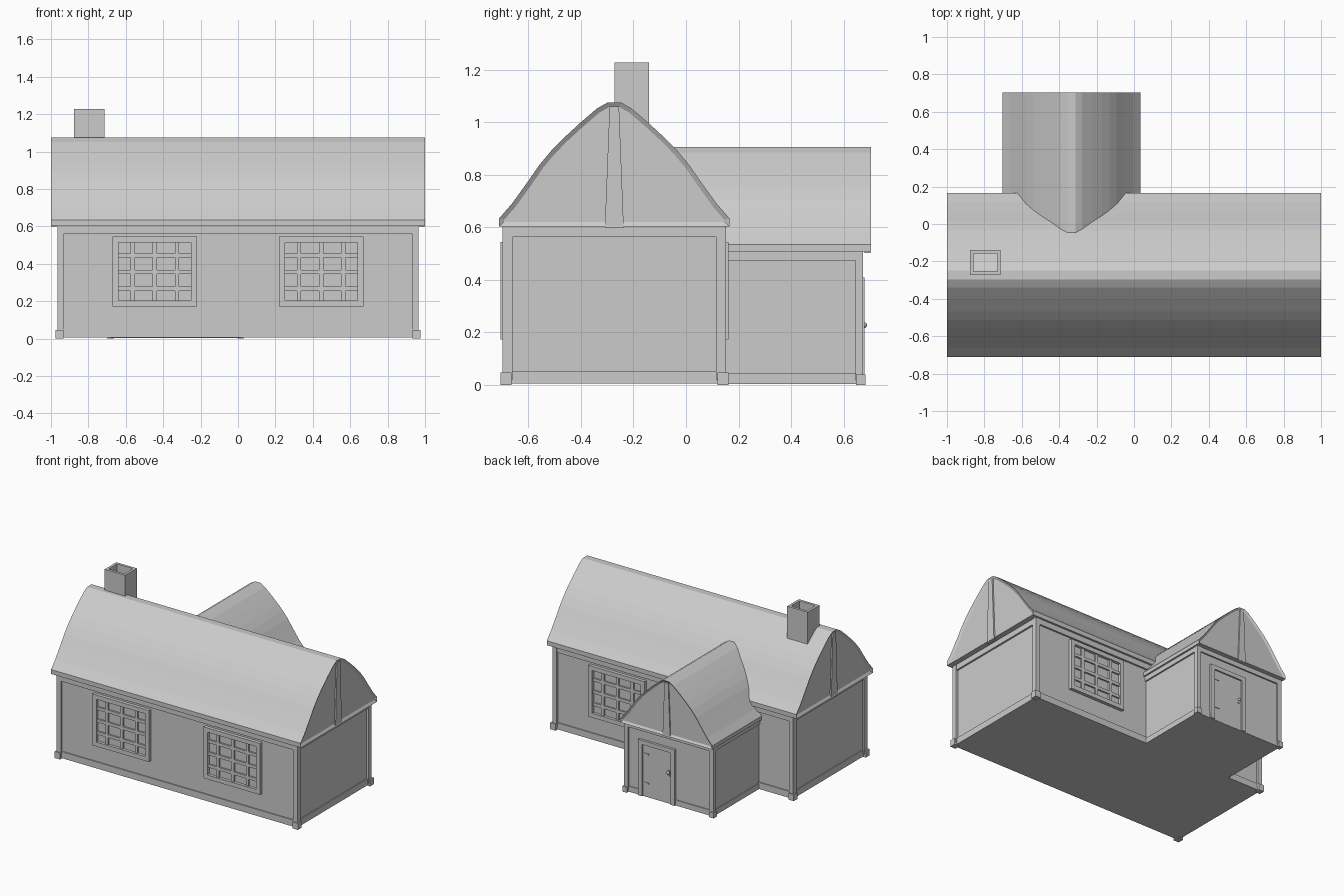
import bpy, bmesh, math
from mathutils import Matrix, Vector

if "Cube" in bpy.data.objects:
    bpy.data.objects.remove(bpy.data.objects["Cube"])


def add_prism(bm, pts, u0, u1, inset=None):
    """Extrude a (y, z) outline along x; optionally recess both end faces."""
    a = [bm.verts.new((u0, v, z)) for v, z in pts]
    b = [bm.verts.new((u1, v, z)) for v, z in pts]
    n = len(pts)
    faces = [bm.faces.new([a[i], a[(i + 1) % n], b[(i + 1) % n], b[i]]) for i in range(n)]
    ends = [bm.faces.new(a[::-1]), bm.faces.new(b)]
    bmesh.ops.recalc_face_normals(bm, faces=faces + ends)
    if inset:
        bmesh.ops.inset_individual(bm, faces=ends, thickness=inset[0], depth=-inset[1],
                                   use_even_offset=True)


def box(x0, x1, y0, y1, z0, z1):
    return ([(y0, z0), (y1, z0), (y1, z1), (y0, z1)], x0, x1)


def make(name, prisms, matrix=Matrix()):
    bm = bmesh.new()
    for p in prisms:
        add_prism(bm, *p)
    bm.transform(matrix)
    me = bpy.data.meshes.new(name)
    bm.to_mesh(me)
    bm.free()
    ob = bpy.data.objects.new(name, me)
    bpy.context.collection.objects.link(ob)
    return ob


# half outline of the curved roof: distance from ridge, height
HALF = [(0.438, 0.603), (0.438, 0.635), (0.39, 0.69), (0.33, 0.773), (0.285, 0.838),
        (0.24, 0.892), (0.195, 0.938), (0.13, 0.998), (0.067, 1.052), (0.025, 1.076)]
ROOF = HALF + [(-v, z) for v, z in reversed(HALF)]


def house(name, m, roof0, wall0, end, ends):
    # curved roof with recessed gables
    make(name + "_roof", [(ROOF, roof0, end, (0.018, 0.012))], m)
    # tapered gable posts
    post = [(-0.036, 0.598), (0.036, 0.598), (0.018, 1.06), (-0.018, 1.06)]
    make(name + "_gable_posts",
         [(post, *sorted((s * (end - 0.03), s * (end - 0.002)))) for s in ends], m)
    # wall block, plinth and top beam
    both = len(ends) == 2
    def start(d):
        return -(end - d) if both else wall0
    make(name + "_walls", [box(start(0.05), end - 0.05, -0.41, 0.41, 0.005, 0.605)], m)
    make(name + "_plinth", [box(start(0.043), end - 0.043, -0.418, 0.418, 0.005, 0.052)], m)
    make(name + "_top_beam", [box(start(0.037), end - 0.037, -0.423, 0.423, 0.563, 0.604)], m)
    # corner posts on small foot blocks
    posts, feet = [], []
    for s in ends:
        for t in (-1, 1):
            posts.append(box(*sorted((s * (end - 0.07), s * (end - 0.035))),
                             *sorted((t * 0.388, t * 0.425)), 0.02, 0.604))
            feet.append(box(*sorted((s * (end - 0.068), s * (end - 0.025))),
                            *sorted((t * 0.392, t * 0.434)), 0.0, 0.047))
    make(name + "_corner_posts", posts, m)
    make(name + "_post_feet", feet, m)


MAIN = Matrix.Translation((0, -0.273, 0))
WING = Matrix.Translation((-0.334, 0, 0)) @ Matrix.Rotation(math.pi / 2, 4, 'Z') @ Matrix.Scale(0.842, 4)
house("main", MAIN, -1.0, 0, 1.0, (-1, 1))
house("wing", WING, -0.07, 0.15, 0.836, (1,))


# windows: frame, glass and glazing bars on a long wall
def window(name, cx, side):
    def wb(x0, x1, d0, d1, z0, z1):
        return box(cx + x0, cx + x1, *sorted((side * d0, side * d1)), z0, z1)
    w, h0, h1, t = 0.226, 0.173, 0.545, 0.031
    frame = [wb(-w, w, 0.4, 0.434, h0, h0 + t), wb(-w, w, 0.4, 0.434, h1 - t, h1)]
    frame += [wb(s, s + t, 0.4, 0.434, h0 + t, h1 - t) for s in (-w, w - t)]
    make(name + "_frame", frame, MAIN)
    make(name + "_glass", [wb(-w + t, w - t, 0.4, 0.413, h0 + t, h1 - t)], MAIN)
    bars = [wb(i * 0.118 - 0.011, i * 0.118 + 0.011, 0.405, 0.425, h0 + t, h1 - t) for i in (-1, 0, 1)]
    bars += [wb(-w + t, w - t, 0.405, 0.425, 0.356 + i * 0.089 - 0.011, 0.356 + i * 0.089 + 0.011)
             for i in (-1, 0, 1)]
    make(name + "_bars", bars, MAIN)


window("front_left_window", -0.445, -1)
window("front_right_window", 0.445, -1)
window("back_window", 0.445, 1)

# door in the wing's gable end
make("door_frame", [box(-0.385, -0.353, 0.65, 0.679, 0.005, 0.41),
                    box(-0.122, -0.09, 0.65, 0.679, 0.005, 0.41),
                    box(-0.353, -0.122, 0.65, 0.679, 0.38, 0.41)])
make("door", [box(-0.353, -0.122, 0.65, 0.668, 0.005, 0.38)])
make("door_hinges", [box(-0.17, -0.122, 0.66, 0.672, z, z + 0.01) for z in (0.10, 0.31)])
make("door_plate", [box(-0.34, -0.322, 0.66, 0.672, 0.205, 0.245)])
bpy.ops.mesh.primitive_uv_sphere_add(segments=12, ring_count=8, radius=0.011,
                                     location=(-0.331, 0.678, 0.228))
bpy.context.object.name = "door_knob"

# hollow chimney
x0, x1, y0, y1, t = -0.877, -0.713, -0.273, -0.14, 0.018
make("chimney", [box(x0, x0 + t, y0, y1, 0.92, 1.227), box(x1 - t, x1, y0, y1, 0.92, 1.227),
                 box(x0 + t, x1 - t, y0, y0 + t, 0.92, 1.227),
                 box(x0 + t, x1 - t, y1 - t, y1, 0.92, 1.227)])
